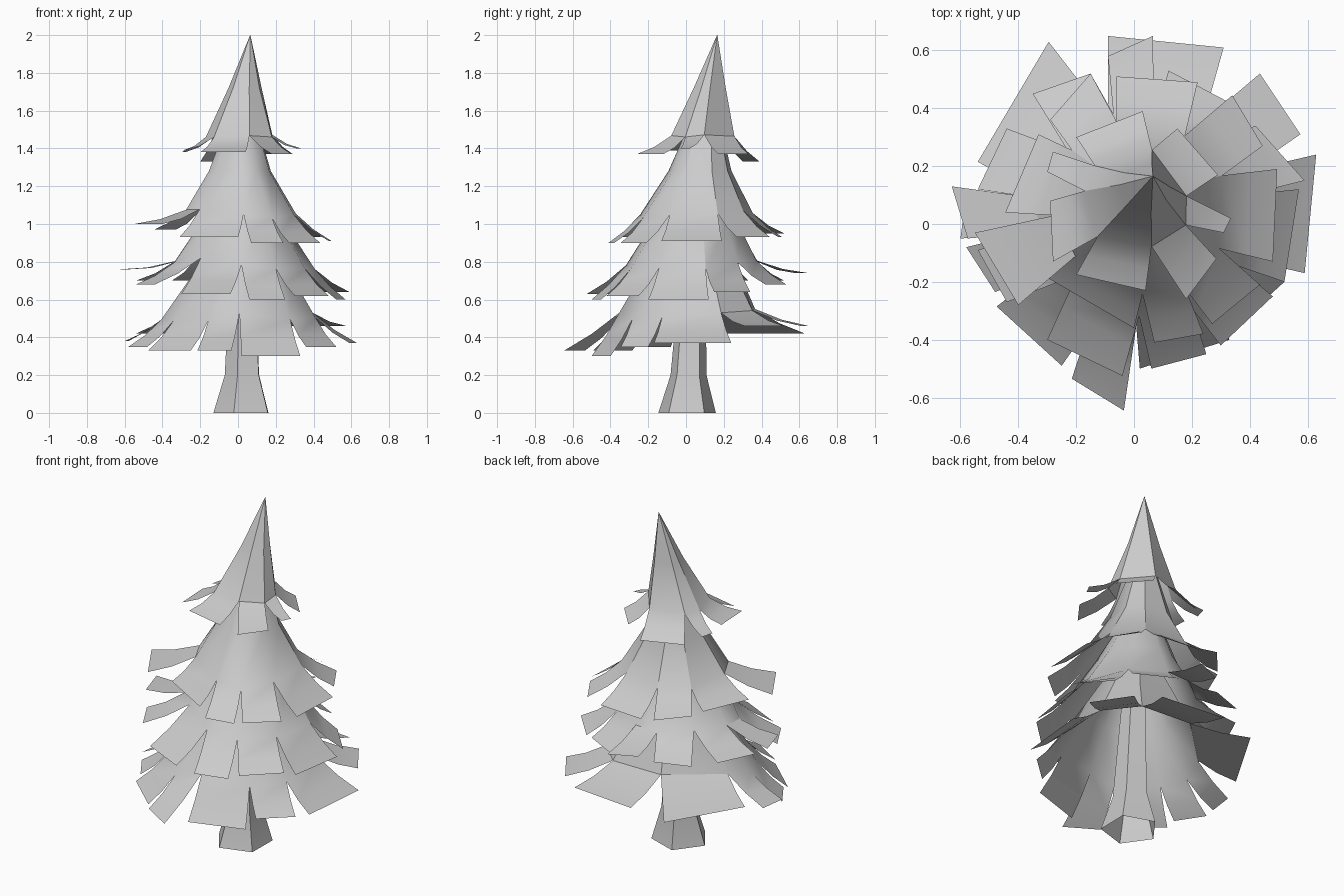
import bpy, math
from mathutils import Vector

if "Cube" in bpy.data.objects:
    bpy.data.objects.remove(bpy.data.objects["Cube"])

# leaning tree axis: (z, x, y)
AXIS = [(0, .03, .005), (.9, .03, .04), (1.2, .015, .07), (1.5, .015, .095), (2, .065, .165)]


def axis(z):
    for (z0, x0, y0), (z1, x1, y1) in zip(AXIS, AXIS[1:]):
        if z <= z1:
            t = (z - z0) / (z1 - z0)
            return Vector((x0 + (x1 - x0) * t, y0 + (y1 - y0) * t, z))
    return Vector((x1, y1, z1))


def make(name, verts, faces):
    me = bpy.data.meshes.new(name)
    me.from_pydata([tuple(v) for v in verts], [], faces)
    me.update()
    ob = bpy.data.objects.new(name, me)
    bpy.context.collection.objects.link(ob)
    bpy.ops.object.select_all(action='DESELECT')
    bpy.context.view_layer.objects.active = ob
    ob.select_set(True)
    bpy.ops.object.shade_smooth_by_angle(angle=math.radians(35))
    return ob


def tier(name, rings, leaves):
    """Cone through rings of (z, radius), split at the last ring into leaves
    whose tip edges are (x0, y0, x1, y1, z), listed counter-clockwise."""
    n = len(leaves)
    c = axis(rings[-1][0]).xy
    dirs, slit = [], []
    for i in range(n):
        p, q = leaves[i - 1], leaves[i]
        a, b = Vector((p[2], p[3], p[4])), Vector((q[0], q[1], q[4]))
        dirs.append(((a.xy - c).normalized() + (b.xy - c).normalized()).normalized())
        # close neighbours share a shorter slit
        slit.append(((a + b) / 2, max(0, .4 - 2 * (a - b).length)))
    verts, faces = [], []
    for z, r in rings:
        verts += [axis(z) + Vector((d.x * r, d.y * r, 0)) for d in dirs]
    base = (len(rings) - 1) * n
    for i, (m, s) in enumerate(slit):
        verts[base + i] = verts[base + i].lerp(m, s)
    for k in range(len(rings) - 1):
        for i in range(n):
            j = (i + 1) % n
            faces.append((k * n + j, k * n + i, (k + 1) * n + i, (k + 1) * n + j))
    for i, (x0, y0, x1, y1, z) in enumerate(leaves):
        k = len(verts)
        a, b = verts[base + i], verts[base + (i + 1) % n]
        t0, t1 = Vector((x0, y0, z)), Vector((x1, y1, z))
        sag = Vector((0, 0, -.012))
        # bend row, then tip
        verts += [a.lerp(t0, .5) + sag, b.lerp(t1, .5) + sag, t0, t1]
        faces.append((base + (i + 1) % n, base + i, k, k + 1))
        faces.append((k + 1, k, k + 2, k + 3))
    return make(name, verts, faces)


# trunk: flared open five-sided post
tv, tf = [], []
for z, r in [(0, .16), (.2, .1), (.95, .06)]:
    for i in range(5):
        a = math.radians(-109 + 72 * i)
        tv.append(axis(z) + Vector((r * math.cos(a), r * math.sin(a), 0)))
for k in range(2):
    for i in range(5):
        j = (i + 1) % 5
        tf.append((k * 5 + i, k * 5 + j, k * 5 + 5 + j, k * 5 + 5 + i))
make("trunk", tv, tf)

# pointed crown
tier("crown_tier", [(2, .001), (1.72, .088), (1.48, .155)], [
    (.31, -.03, .335, .02, 1.40), (.29, .17, .15, .33, 1.37),
    (.03, .39, -.2, .3, 1.33), (-.28, .25, -.3, .18, 1.38),
    (-.29, .08, -.28, -.13, 1.39), (-.2, -.175, .04, -.23, 1.38),
    (.18, -.26, .285, -.12, 1.37)])

# upper branches
tier("upper_tier", [(1.6, .06), (1.28, .17), (1.09, .26)], [
    (.48, -.13, .495, .19, .91), (.445, .27, .34, .445, .93),
    (.22, .49, -.06, .51, .93), (-.15, .52, -.29, .36, .95),
    (-.33, .31, -.445, .04, .97), (-.55, -.03, -.4, -.28, 1.0),
    (-.31, -.18, -.0, -.36, .93), (.07, -.41, .24, -.38, .90),
    (.27, -.345, .435, -.21, .90)])

# middle branches
tier("middle_tier", [(1.25, .11), (1.0, .23), (.82, .31)], [
    (.52, -.2, .57, .12, .60), (.59, .15, .42, .34, .64),
    (.33, .42, .12, .53, .68), (.065, .65, -.09, .58, .74),
    (-.15, .52, -.35, .45, .70), (-.44, .33, -.54, .12, .70),
    (-.63, .13, -.575, -.05, .76), (-.54, -.09, -.44, -.27, .68),
    (-.3, -.4, -.04, -.525, .63), (.06, -.5, .25, -.45, .60),
    (.3, -.42, .48, -.25, .62)])

# lower branches
tier("lower_tier", [(1.0, .12), (.75, .26), (.55, .36)], [
    (.59, -.17, .63, .24, .37), (.575, .31, .435, .52, .46),
    (.31, .61, -.09, .65, .46), (-.295, .63, -.54, .215, .42),
    (-.58, .1, -.6, -.05, .38), (-.58, -.08, -.48, -.235, .35),
    (-.475, -.285, -.25, -.49, .33), (-.215, -.535, -.035, -.645, .33),
    (.02, -.5, .33, -.4, .30), (.36, -.345, .52, -.2, .35)])
